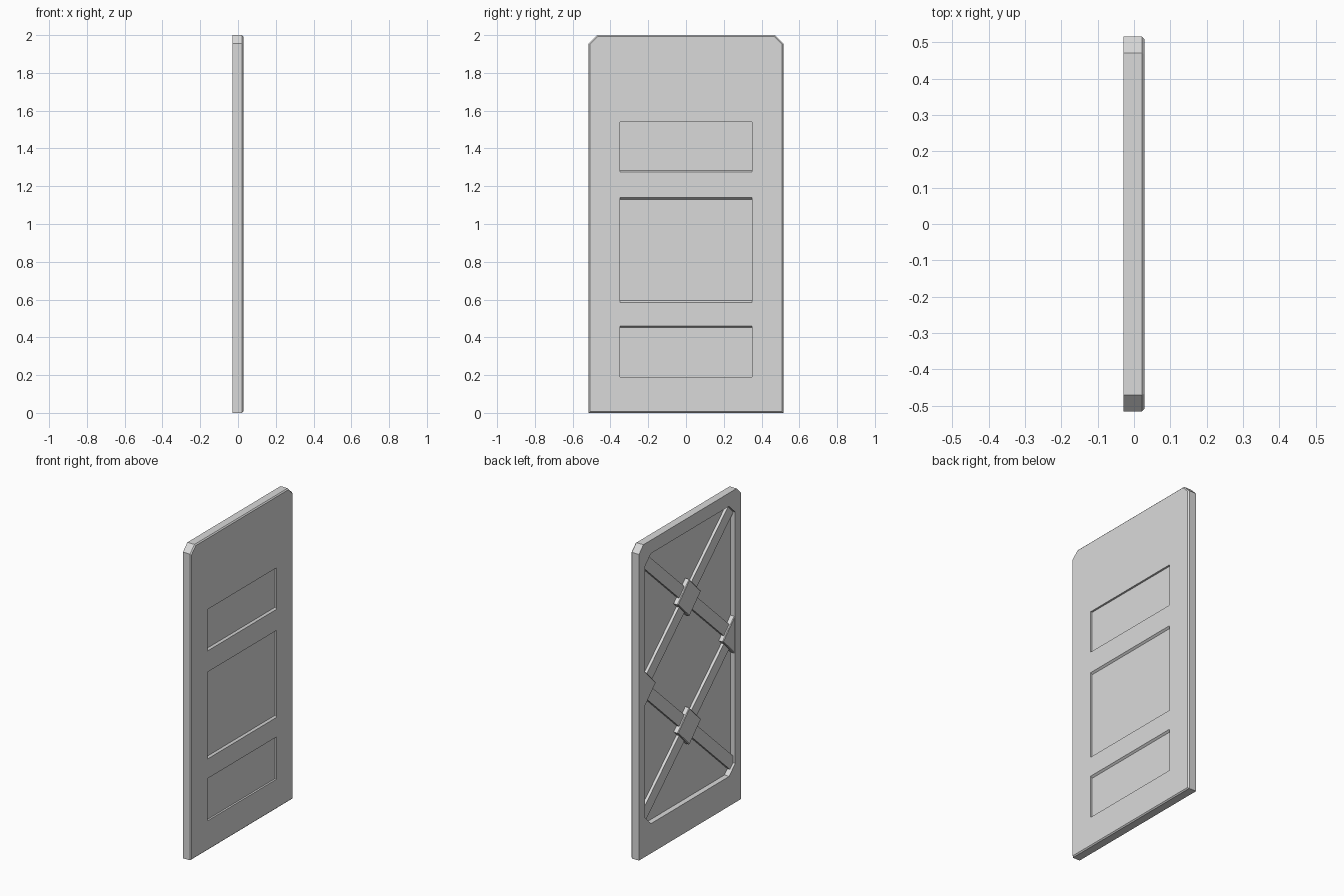
import bpy, bmesh
from mathutils import Vector

if "Cube" in bpy.data.objects:
    bpy.data.objects.remove(bpy.data.objects["Cube"])

mat = bpy.data.materials.new("light_grey")
mat.use_nodes = True
grey = (0.7, 0.7, 0.7, 1)
mat.diffuse_color = grey
mat.node_tree.nodes["Principled BSDF"].inputs["Base Color"].default_value = grey

HALF_X, HALF_Y, HEIGHT = 0.0285, 0.515, 2.0
FLOOR = 0.005          # depth reached by the rear recess
NODE_Y = 0.455         # half width of the rear recess
UPPER, MIDDLE, LOWER = 1.48, 1.07, 0.66


def prism(name, outline, x0, x1, bevel=0, bevel_side=1):
    """Extrude a (y, z) outline from x0 to x1, bevelling the rim of one side."""
    bm = bmesh.new()
    face = bm.faces.new([bm.verts.new((x0, y, z)) for y, z in outline])
    new = bmesh.ops.extrude_face_region(bm, geom=[face])["geom"]
    bmesh.ops.translate(bm, verts=[g for g in new if isinstance(g, bmesh.types.BMVert)],
                        vec=(x1 - x0, 0, 0))
    bmesh.ops.recalc_face_normals(bm, faces=bm.faces)
    if bevel:
        rim = x1 if bevel_side > 0 else x0
        edges = [e for e in bm.edges if all(abs(v.co.x - rim) < 1e-5 for v in e.verts)]
        bmesh.ops.bevel(bm, geom=edges, offset=bevel, segments=1, affect='EDGES')
    mesh = bpy.data.meshes.new(name)
    bm.to_mesh(mesh)
    bm.free()
    mesh.materials.append(mat)
    obj = bpy.data.objects.new(name, mesh)
    bpy.context.collection.objects.link(obj)
    return obj


def chamfered(half, z0, z1, top, bottom):
    """Rectangle with cut corners at the top and bottom."""
    right = [(half - bottom, z0), (half, z0 + bottom)] if bottom else [(half, z0)]
    right += [(half, z1 - top), (half - top, z1)] if top else [(half, z1)]
    return right + [(-y, z) for y, z in reversed(right)]


def cut(target, cutter):
    mod = target.modifiers.new("cut", 'BOOLEAN')
    mod.operation = 'DIFFERENCE'
    mod.solver = 'EXACT'
    mod.object = cutter
    bpy.context.view_layer.update()
    evaluated = target.evaluated_get(bpy.context.evaluated_depsgraph_get())
    mesh = bpy.data.meshes.new_from_object(evaluated)
    target.modifiers.clear()
    target.data = mesh
    bpy.data.objects.remove(cutter)


# Door slab with cut top corners, rear recess and front panel recess
slab = prism("door_slab", chamfered(HALF_Y, 0, HEIGHT, 0.045, 0), -HALF_X, HALF_X, 0.007)
cut(slab, prism("rear_cutter", chamfered(NODE_Y, 0.19, 1.915, 0.06, 0.06), -0.1, FLOOR))
cut(slab, prism("front_cutter", chamfered(0.35, 0.19, 1.54, 0, 0), HALF_X - 0.012, 0.1))

# Rails dividing the front into three panels, with sloped upper and lower edges
for name, z0, z1 in (("lower_rail", 0.45, 0.595), ("upper_rail", 1.13, 1.285)):
    base, top = HALF_X - 0.013, HALF_X
    rail = prism(name, chamfered(0.35, z0, z1, 0, 0), base, top)
    for v in rail.data.vertices:
        if v.co.x > top - 1e-4:
            v.co.z += 0.01 if v.co.z < (z0 + z1) / 2 else -0.01

# Two crossed pairs of diagonal braces on the rear
BRACE_X = FLOOR - 0.018
for level, z in (("upper", UPPER), ("lower", LOWER)):
    for side, s in (("rising", 1), ("falling", -1)):
        along = Vector((0.48 * s, 0.44))
        across = Vector((-along.y, along.x)).normalized() * 0.038
        mid = Vector((0, z))
        corners = [mid - along - across, mid + along - across,
                   mid + along + across, mid - along + across]
        prism(f"{level}_{side}_brace", corners, BRACE_X, FLOOR + 0.002)

# Diamond plates over the crossings, and half plates at the frame
R = 0.118
for name, y, z in (("upper_plate", 0, UPPER), ("lower_plate", 0, LOWER)):
    prism(name, [(y + R, z), (y, z + R), (y - R, z), (y, z - R)],
          BRACE_X - 0.012, FLOOR, 0.004, -1)
for name, s in (("left_half_plate", 1), ("right_half_plate", -1)):
    y = NODE_Y * s
    prism(name, [(y + 0.02 * s, MIDDLE - R), (y + 0.02 * s, MIDDLE + R),
                 (y, MIDDLE + R), (y - R * s, MIDDLE), (y, MIDDLE - R)],
          BRACE_X - 0.012, FLOOR, 0.004, -1)
